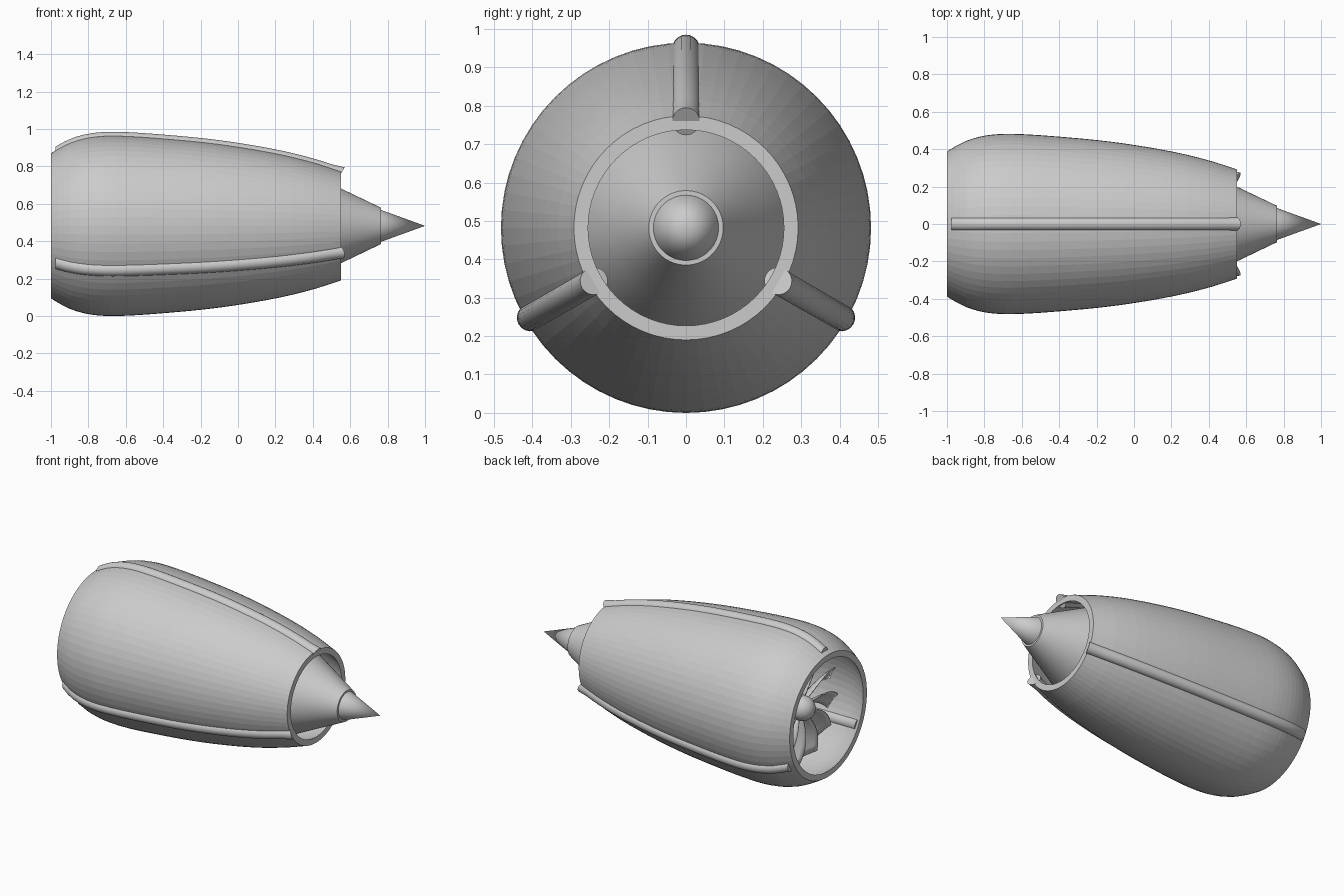
import bpy, bmesh
from math import sin, cos, pi, radians, sqrt

if "Cube" in bpy.data.objects:
    bpy.data.objects.remove(bpy.data.objects["Cube"])

CZ = 0.482          # height of the engine axis
WALL = 0.037
SHELL = [(-1.0, .388), (-.95, .418), (-.88, .451), (-.78, .475), (-.65, .482),
         (-.4, .467), (-.1, .437), (.2, .388), (.4, .340), (.55, .292)]


def radius(x):
    """Smooth outer shell radius at x (cubic through SHELL)."""
    p = SHELL
    i = max(k for k in range(len(p) - 1) if k == 0 or p[k][0] <= x + 1e-9)

    def slope(k):
        a, b = p[max(k - 1, 0)], p[min(k + 1, len(p) - 1)]
        return (b[1] - a[1]) / (b[0] - a[0])
    h = p[i + 1][0] - p[i][0]
    t = (x - p[i][0]) / h
    return ((2*t**3 - 3*t**2 + 1) * p[i][1] + (t**3 - 2*t**2 + t) * h * slope(i)
            + (3*t**2 - 2*t**3) * p[i + 1][1] + (t**3 - t**2) * h * slope(i + 1))


def make(name, bm, smooth=None):
    bmesh.ops.remove_doubles(bm, verts=bm.verts, dist=1e-5)
    bmesh.ops.recalc_face_normals(bm, faces=bm.faces)
    me = bpy.data.meshes.new(name)
    bm.to_mesh(me)
    bm.free()
    ob = bpy.data.objects.new(name, me)
    ob.location.z = CZ
    bpy.context.collection.objects.link(ob)
    if smooth:
        bpy.ops.object.select_all(action='DESELECT')
        ob.select_set(True)
        bpy.context.view_layer.objects.active = ob
        bpy.ops.object.shade_smooth_by_angle(angle=radians(smooth))
    return ob


def lathe(name, profile, seg=64, closed=False, smooth=None):
    """Spin an (x, r) profile about the x axis."""
    bm = bmesh.new()
    vs = [bm.verts.new((x, 0, r)) for x, r in profile]
    n = len(vs)
    es = [bm.edges.new((vs[i], vs[(i + 1) % n])) for i in range(n if closed else n - 1)]
    bmesh.ops.spin(bm, geom=vs + es, axis=(1, 0, 0), cent=(0, 0, 0),
                   angle=2 * pi, steps=seg)
    return make(name, bm, smooth)


# Hollow nacelle shell
xs = [-1 + .35 * i / 10 for i in range(10)] + [-.65 + 1.2 * i / 18 for i in range(19)]
outer = [(x, radius(x)) for x in xs]
inner = [(x, r - WALL) for x, r in reversed(outer)]
lathe("nacelle_shell", outer + inner, closed=True)

# Exhaust cone and its smaller tail tip
lathe("exhaust_cone", [(.34, 0), (.34, .29), (.44, .253), (.55, .2), (.765, .097), (.765, 0)],
      smooth=30)
lathe("tail_tip", [(.75, 0), (.75, .09), (.765, .085), (1.0, 0)], smooth=30)

# Three round rails following the shell
for k in range(3):
    a = radians(90 + 120 * k)
    rx = [-.975 + (.555 + .975) * i / 30 for i in range(31)]
    bm = bmesh.new()
    rings = []
    for i, x in enumerate(rx):
        c = radius(min(x, .55)) - .015
        shear = .6 if i == 30 else 0
        ring = []
        for j in range(20):
            t = 2 * pi * j / 20
            u, w = .036 * cos(t), .036 * sin(t)
            ring.append(bm.verts.new((x + shear * (u - .01), (c + u) * cos(a) - w * sin(a),
                                      (c + u) * sin(a) + w * cos(a))))
        rings.append(ring)
    for p, q in zip(rings, rings[1:]):
        for j in range(20):
            bm.faces.new((p[j], p[(j + 1) % 20], q[(j + 1) % 20], q[j]))
    bm.faces.new(rings[0])
    bm.faces.new(rings[-1])
    make("rail_%d" % (k + 1), bm, 40)

# Fan hub with rounded nose
nose = [(-.82 - .075 * cos(t * pi / 16), .075 * sin(t * pi / 16)) for t in range(9)]
lathe("fan_hub", nose + [(-.7, .075), (-.7, 0)], 32, smooth=40)

# Twelve twisted fan blades, wider towards the tip
bm = bmesh.new()
for k in range(12):
    grid = []
    for i in range(9):
        s = i / 8
        r = .06 + .29 * s
        chord = .05 + .065 * sin(min(s * 1.25, 1) * pi / 2)
        twist = radians(25 + 35 * s)
        row = []
        for j in range(5):
            u = (j / 4 - .5) * chord
            bow = .25 * u * u / chord
            x = -.79 + u * cos(twist) - bow * sin(twist)
            ang = 2 * pi * k / 12 + .25 * s * s + (u * sin(twist) + bow * cos(twist)) / r
            row.append(bm.verts.new((x, r * cos(ang), r * sin(ang))))
        grid.append(row)
    for p, q in zip(grid, grid[1:]):
        for j in range(4):
            bm.faces.new((p[j], p[j + 1], q[j + 1], q[j]))
blades = make("fan_blades", bm, 40)
mod = blades.modifiers.new("thickness", 'SOLIDIFY')
mod.thickness = .008
mod.offset = 0
